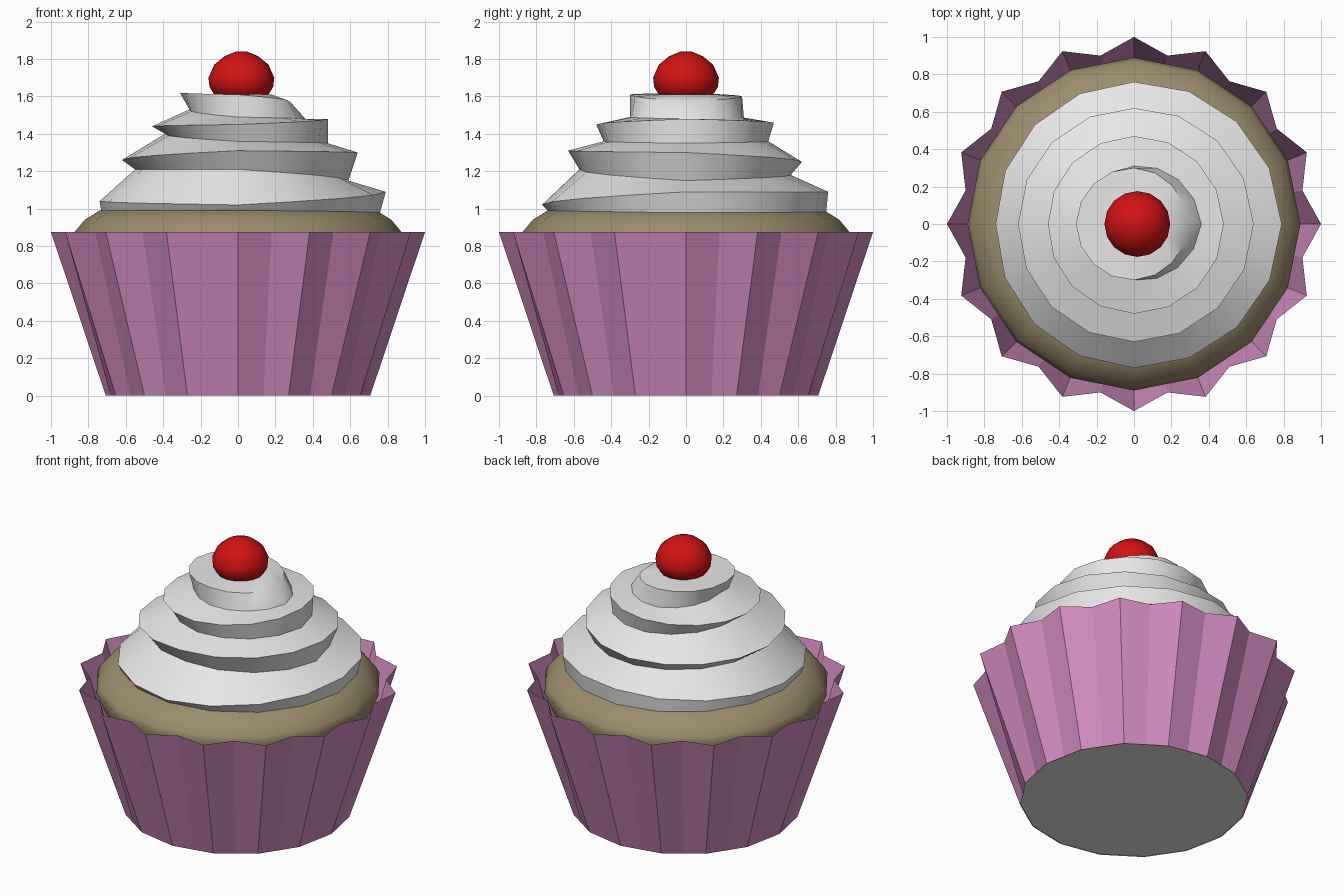
import bpy
from math import pi, sin, cos, radians

cube = bpy.data.objects.get("Cube")
if cube:
    bpy.data.objects.remove(cube)


def material(name, rgb):
    m = bpy.data.materials.new(name)
    m.use_nodes = True
    m.diffuse_color = (*rgb, 1)
    m.node_tree.nodes["Principled BSDF"].inputs["Base Color"].default_value = (*rgb, 1)
    return m


PINK = material("pink paper", (0.64, 0.26, 0.53))
WHITE = material("white cream", (0.8, 0.8, 0.8))
TAN = material("tan sponge", (0.33, 0.265, 0.15))
RED = material("cherry red", (0.64, 0.006, 0.006))


def loft(name, rings, mat, cap_start=False, cap_end=False, smooth=None):
    """Skin a stack of closed rings with equal point counts."""
    n = len(rings[0])
    verts = [p for ring in rings for p in ring]
    faces = []
    for k in range(len(rings) - 1):
        for i in range(n):
            a, b = k * n + i, k * n + (i + 1) % n
            faces.append((a, b, b + n, a + n))
    if cap_start:
        faces.append(tuple(reversed(range(n))))
    if cap_end:
        faces.append(tuple(range(len(verts) - n, len(verts))))
    mesh = bpy.data.meshes.new(name)
    mesh.from_pydata(verts, [], faces)
    mesh.materials.append(mat)
    obj = bpy.data.objects.new(name, mesh)
    bpy.context.collection.objects.link(obj)
    if smooth:
        bpy.ops.object.select_all(action="DESELECT")
        obj.select_set(True)
        bpy.context.view_layer.objects.active = obj
        bpy.ops.object.shade_smooth_by_angle(angle=radians(smooth))
    return obj


def circle(r, z, n=16, x=0):
    return [(x + r * cos(2 * pi * i / n), r * sin(2 * pi * i / n), z) for i in range(n)]


def pleated(outer, inner, z, pleats=16):
    ring = []
    for i in range(2 * pleats):
        r, a = (inner if i % 2 else outer), pi * i / pleats
        ring.append((r * cos(a), r * sin(a), z))
    return ring


# Pleated paper cup, open at the top, and its pale base
loft("paper_cup", [pleated(0.707, 0.694, 0), pleated(1, 0.918, 0.875)], PINK)
loft("cup_base", [circle(0.705, 0.004), circle(0.705, 0.012)], WHITE, True, True)

# Domed sponge
sponge = [(0.83, 0.7), (0.89, 0.84), (0.87, 0.88), (0.82, 0.94), (0.74, 0.99), (0.5, 1.0)]
loft("sponge", [circle(r, z) for r, z in sponge], TAN, True, True, 50)

# Swirled cream: uneven layered profiles at +x, +y, -x and -y, blended around
LAYERS = [
    [(.76, .98), (.79, 1.09), (.59, 1.15), (.64, 1.3), (.48, 1.35), (.48, 1.48), (.36, 1.48), (.28, 1.57)],
    [(.75, .98), (.76, 1.09), (.56, 1.18), (.62, 1.25), (.44, 1.36), (.47, 1.46), (.31, 1.48), (.3, 1.6)],
    [(.73, .98), (.74, 1.04), (.55, 1.21), (.62, 1.26), (.39, 1.4), (.46, 1.44), (.26, 1.53), (.31, 1.62)],
    [(.73, .98), (.77, 1.02), (.57, 1.21), (.63, 1.31), (.44, 1.36), (.48, 1.45), (.3, 1.49), (.3, 1.61)],
]


def swirl_ring(k, n=16):
    ring = []
    for i in range(n):
        q, t = divmod(4 * i / n, 1)
        (r0, z0), (r1, z1) = LAYERS[int(q)][k], LAYERS[(int(q) + 1) % 4][k]
        r, z, a = r0 + (r1 - r0) * t, z0 + (z1 - z0) * t, 2 * pi * i / n
        ring.append((r * cos(a), r * sin(a), z))
    return ring


cream = [swirl_ring(k) for k in range(len(LAYERS[0]))] + [circle(0.18, 1.61)]
loft("cream_swirl", cream, WHITE, True, True, 40)

# Cherry
cherry = [(0.1, 1.58), (0.145, 1.61), (0.17, 1.65), (0.176, 1.7),
          (0.145, 1.77), (0.09, 1.815), (0.03, 1.84)]
loft("cherry", [circle(r, z, 16, 0.018) for r, z in cherry], RED, True, True, 60)
